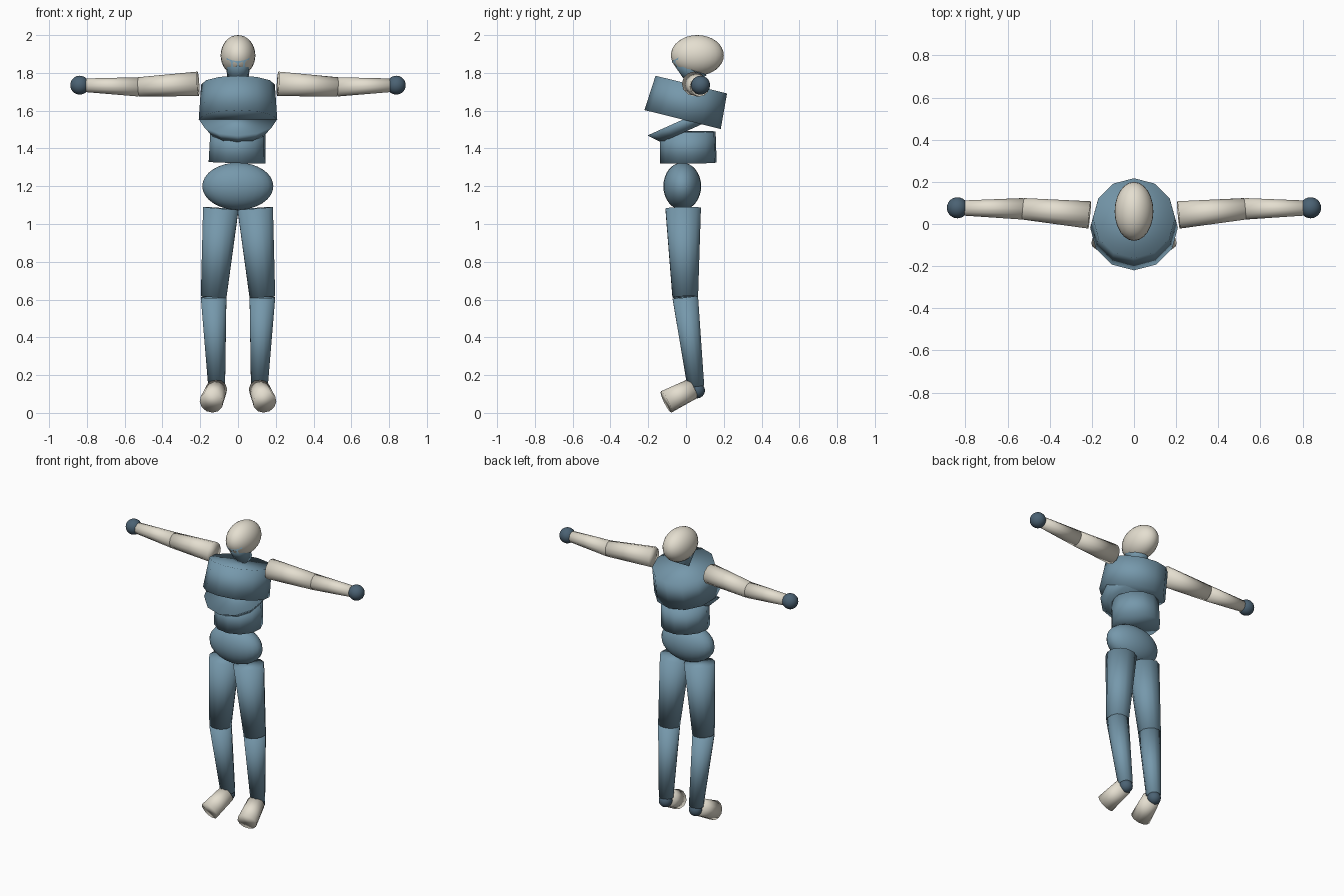
import bpy, bmesh
from mathutils import Vector, Matrix

if "Cube" in bpy.data.objects:
    bpy.data.objects.remove(bpy.data.objects["Cube"])


def material(name, rgb):
    m = bpy.data.materials.new(name)
    m.diffuse_color = (*rgb, 1)
    m.use_nodes = True
    m.node_tree.nodes["Principled BSDF"].inputs["Base Color"].default_value = m.diffuse_color
    return m


BLUE = material("suit_blue", (0.18, 0.315, 0.41))
CREAM = material("cream", (0.78, 0.735, 0.63))
DARK = material("dark_blue", (0.07, 0.122, 0.172))


def finish(bm, name, mat):
    mesh = bpy.data.meshes.new(name)
    bmesh.ops.recalc_face_normals(bm, faces=bm.faces)
    for f in bm.faces:
        f.smooth = True
    bm.to_mesh(mesh)
    bm.free()
    mesh.materials.append(mat)
    obj = bpy.data.objects.new(name, mesh)
    bpy.context.collection.objects.link(obj)


def tube(name, start, end, r1, r2, mat, sides=12):
    """Capped, tapered tube between two points."""
    a, b = Vector(start), Vector(end)
    turn = (b - a).to_track_quat('Z', 'Y').to_matrix().to_4x4()
    bm = bmesh.new()
    bmesh.ops.create_cone(bm, cap_ends=True, segments=sides, radius1=r1, radius2=r2,
                          depth=(b - a).length,
                          matrix=Matrix.Translation((a + b) / 2) @ turn)
    finish(bm, name, mat)


def ball(name, centre, radii, mat):
    """Ellipsoid with separate radii."""
    bm = bmesh.new()
    bmesh.ops.create_uvsphere(bm, u_segments=24, v_segments=16, radius=1,
                              matrix=Matrix.Translation(centre) @ Matrix.Diagonal((*radii, 1)))
    finish(bm, name, mat)


# Head and neck
ball("head", (0, 0.06, 1.893), (0.092, 0.14, 0.107), CREAM)
tube("neck", (0, 0.06, 1.76), (0, -0.015, 1.895), 0.055, 0.07, BLUE)

# Torso segments
tube("chest", (0, -0.018, 1.553), (0, 0.028, 1.738), 0.208, 0.195, BLUE)
tube("belly", (0, 0.01, 1.495), (0, -0.016, 1.553), 0.155, 0.206, BLUE)
tube("waist", (-0.005, 0.012, 1.324), (0, 0.01, 1.488), 0.152, 0.148, BLUE)
ball("pelvis", (-0.001, -0.02, 1.2), (0.188, 0.1, 0.125), BLUE)

# Limbs on both sides
for side, s in (("left", 1), ("right", -1)):
    shoulder = (s * 0.211, 0.043, 1.742)
    elbow = (s * 0.526, 0.072, 1.726)
    wrist = (s * 0.825, 0.076, 1.735)
    tube(side + "_upper_arm", shoulder, elbow, 0.065, 0.051, CREAM)
    tube(side + "_forearm", elbow, wrist, 0.051, 0.035, CREAM)
    ball(side + "_hand", (s * 0.838, 0.077, 1.735), (0.05, 0.05, 0.05), DARK)

    hip = (s * 0.091, -0.015, 1.083)
    knee = (s * 0.129, -0.004, 0.613)
    ankle = (s * 0.113, 0.052, 0.14)
    tube(side + "_thigh", hip, knee, 0.097, 0.07, BLUE)
    tube(side + "_shin", knee, ankle, 0.07, 0.046, BLUE)
    ball(side + "_ankle", (s * 0.113, 0.058, 0.119), (0.042, 0.042, 0.042), DARK)
    tube(side + "_foot", (s * 0.112, 0.035, 0.128), (s * 0.141, -0.105, 0.058),
         0.056, 0.063, CREAM)
